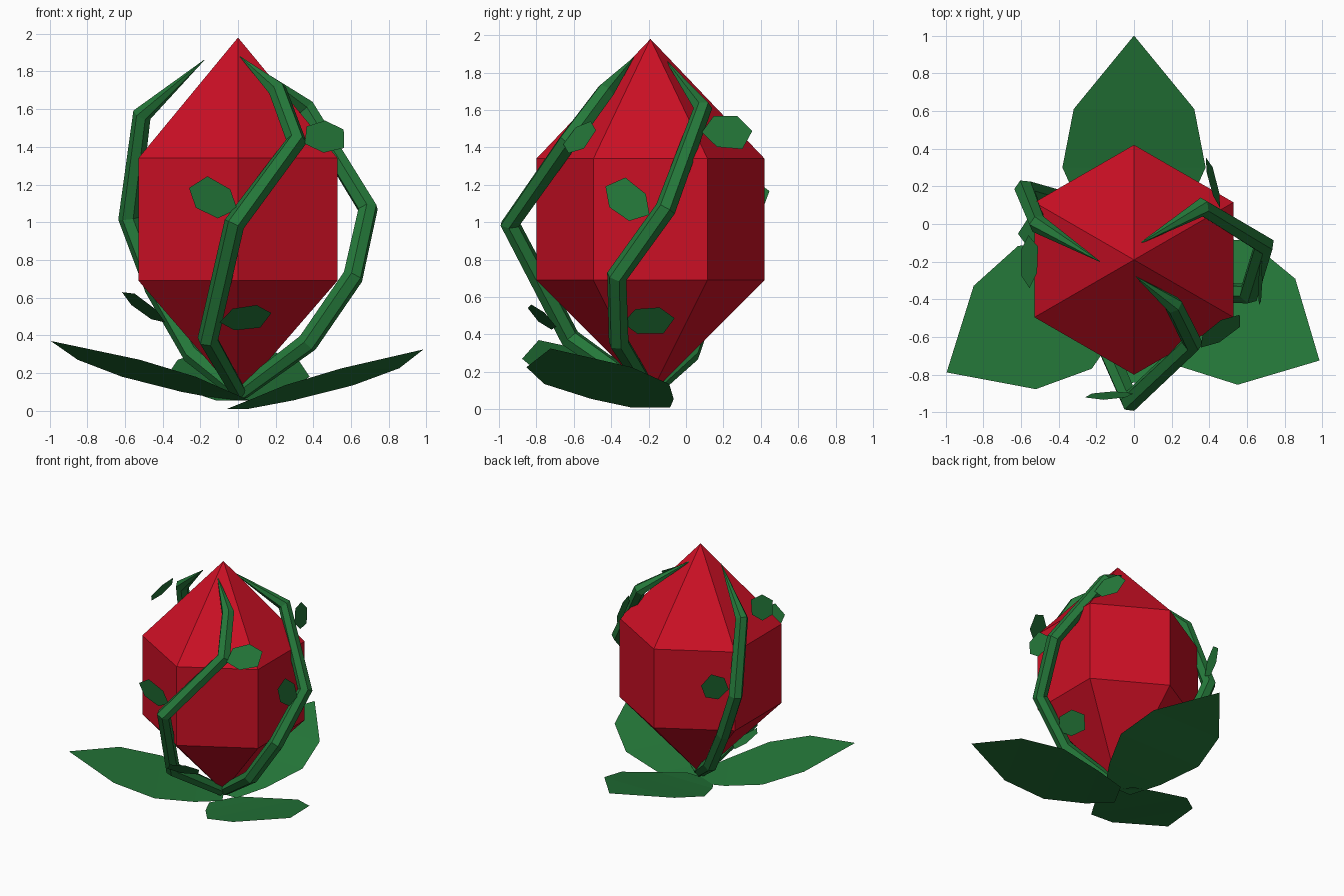
import bpy
import bmesh
from math import radians
from mathutils import Vector, Matrix

default_cube = bpy.data.objects.get("Cube")
if default_cube:
    bpy.data.objects.remove(default_cube, do_unlink=True)

AXIS = Vector((0, -0.19, 0))  # vertical axis through the crystal


def make_material(name, color):
    material = bpy.data.materials.new(name)
    material.use_nodes = True
    material.diffuse_color = color
    shader = next(n for n in material.node_tree.nodes if n.type == 'BSDF_PRINCIPLED')
    shader.inputs["Base Color"].default_value = color
    shader.inputs["Roughness"].default_value = 0.8
    return material


red = make_material("crystal red", (0.6, 0.005, 0.018, 1))
green = make_material("leaf green", (0.018, 0.19, 0.042, 1))


def add_mesh(name, mesh, material):
    obj = bpy.data.objects.new(name, mesh)
    mesh.materials.clear()
    mesh.materials.append(material)
    bpy.context.collection.objects.link(obj)
    return obj


def add_bmesh(name, bm, material):
    mesh = bpy.data.meshes.new(name)
    bm.to_mesh(mesh)
    bm.free()
    return add_mesh(name, mesh, material)


# Six-sided crystal, a profile spun about its axis
def build_crystal():
    bm = bmesh.new()
    profile = [(0, 0.08), (0.61, 0.69), (0.61, 1.34), (0, 1.98)]
    verts = [bm.verts.new(AXIS + Vector((0, r, z))) for r, z in profile]
    edges = [bm.edges.new(pair) for pair in zip(verts, verts[1:])]
    bmesh.ops.spin(bm, geom=verts + edges, cent=AXIS, axis=(0, 0, 1),
                   angle=radians(360), steps=6)
    bmesh.ops.remove_doubles(bm, verts=bm.verts, dist=0.001)
    bmesh.ops.recalc_face_normals(bm, faces=bm.faces)
    add_bmesh("crystal", bm, red)


# Large ground leaf: rows of (distance, half width, height), closed by a tip
def build_base_leaf(name, angle, drop, reach):
    bm = bmesh.new()
    turn = Matrix.Rotation(radians(angle), 3, 'Z')
    rows = []
    for d, w, z in [(0, 0.12, 0.055), (0.2, 0.25, 0.1), (0.49, 0.38, 0.18), (0.8, 0.32, 0.27)]:
        rows.append([bm.verts.new(AXIS + turn @ Vector((x, d, z - drop))) for x in (-w, w)])
    for (a, b), (c, d) in zip(rows, rows[1:]):
        bm.faces.new((a, b, d, c))
    tip = bm.verts.new(AXIS + turn @ Vector((0, reach, 0.37 - drop)))
    bm.faces.new((*rows[-1], tip))
    add_bmesh(name, bm, green)


# Tapered six-sided vine following a bent path
def build_vine(name, path):
    curve = bpy.data.curves.new(name, 'CURVE')
    curve.dimensions = '3D'
    curve.bevel_depth = 0.056
    curve.bevel_resolution = 1
    curve.use_fill_caps = True
    spline = curve.splines.new('POLY')
    spline.points.add(len(path) - 1)
    for point, co, radius in zip(spline.points, path, (0.8, 1, 1, 1, 0.9, 0.03)):
        point.co = (*co, 1)
        point.radius = radius
    helper = bpy.data.objects.new(name + "_path", curve)
    bpy.context.collection.objects.link(helper)
    graph = bpy.context.evaluated_depsgraph_get()
    mesh = bpy.data.meshes.new_from_object(helper.evaluated_get(graph))
    bpy.data.objects.remove(helper, do_unlink=True)
    for poly in mesh.polygons:
        poly.use_smooth = False
    add_mesh(name, mesh, green)


# Small flat six-cornered leaf, placed by centre, facing and long direction
def build_small_leaf(name, center, facing, along):
    n = Vector(facing).normalized()
    u = Vector(along)
    u = (u - n * u.dot(n)).normalized()
    v = n.cross(u)
    outline = [(-0.14, 0), (-0.06, -0.08), (0.08, -0.09),
               (0.14, 0.01), (0.06, 0.09), (-0.07, 0.09)]
    bm = bmesh.new()
    bm.faces.new([bm.verts.new(Vector(center) + u * a + v * b) for a, b in outline])
    add_bmesh(name, bm, green)


build_crystal()

build_base_leaf("base_leaf_back", 0, 0, 1.19)
build_base_leaf("base_leaf_right", 121, 0, 1.16)
build_base_leaf("base_leaf_left", 241.5, 0.045, 1.12)

vines = {
    "front_vine": [(0, -0.22, 0.1), (-0.16, -0.62, 0.38), (-0.02, -0.94, 0.99),
                   (0.31, -0.63, 1.43), (0.21, -0.43, 1.7), (0.01, -0.28, 1.88)],
    "left_vine": [(0.02, -0.2, 0.1), (0.37, -0.36, 0.36), (0.61, -0.37, 0.71),
                  (0.69, -0.11, 1.07), (0.36, 0.09, 1.61), (0.02, -0.11, 1.87)],
    "right_vine": [(0, -0.19, 0.1), (-0.24, 0.02, 0.3), (-0.44, 0.14, 0.65),
                   (-0.58, 0.18, 1.02), (-0.51, 0, 1.57), (-0.18, -0.2, 1.86)],
}
for name, path in vines.items():
    build_vine(name, path)

# Leaves sprouting from each vine at low, middle and high points
build_small_leaf("front_leaf_low", (0.04, -0.77, 0.49), (0.2, -0.65, -0.7), (1, 0, 0))
build_small_leaf("front_leaf_middle", (-0.13, -0.91, 1.13), (0, -1, -0.2), (-1, 0, 0.5))
build_small_leaf("front_leaf_high", (0.46, -0.57, 1.45), (0.45, -0.75, 0.5), (0.8, 0.5, 0.3))
build_small_leaf("left_leaf_low", (0.44, -0.2, 0.47), (0.75, 0.1, -0.6), (0, 1, 0))
build_small_leaf("left_leaf_middle", (0.67, -0.31, 1.12), (1, 0, 0.1), (0, -1, 0.7))
build_small_leaf("left_leaf_high", (0.42, 0.22, 1.48), (0.9, 0.25, 0.2), (-0.2, 1, 0))
build_small_leaf("right_leaf_low", (-0.5, -0.06, 0.55), (-0.5, -0.3, -0.7), (-0.8, 0, 0.6))
build_small_leaf("right_leaf_middle", (-0.49, 0.32, 1.12), (-0.95, 0.3, 0), (0.2, 0.9, 0.4))
build_small_leaf("right_leaf_high", (-0.555, -0.2, 1.6), (-0.85, 0, 0.5), (0, 1, 0))
